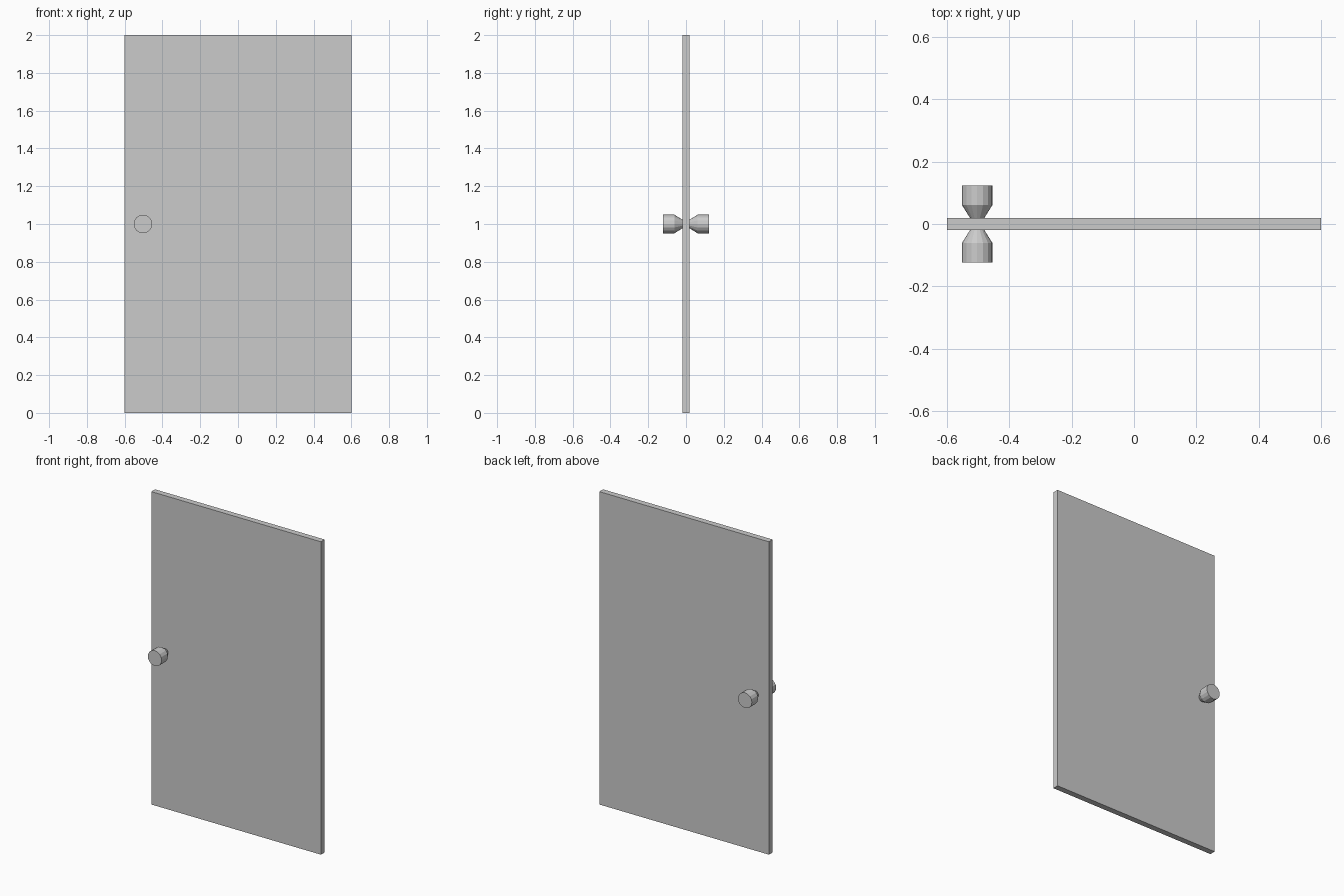
import bpy, bmesh
from math import cos, sin, pi

if "Cube" in bpy.data.objects:
    bpy.data.objects.remove(bpy.data.objects["Cube"])

SIDES = 16
KNOB_X, KNOB_Z = -0.503, 1.0


def finish(name, bm):
    bmesh.ops.recalc_face_normals(bm, faces=bm.faces)
    mesh = bpy.data.meshes.new(name)
    bm.to_mesh(mesh)
    bm.free()
    obj = bpy.data.objects.new(name, mesh)
    bpy.context.collection.objects.link(obj)
    return obj


# door panel
bm = bmesh.new()
bmesh.ops.create_cube(bm, size=1)
bmesh.ops.scale(bm, vec=(1.2, 0.038, 2.0), verts=bm.verts)
bmesh.ops.translate(bm, vec=(0, 0, 1), verts=bm.verts)
finish("door_panel", bm)

# knobs: flared neck and straight grip, (radius, distance from door centre)
PROFILE = [(0.022, 0.018), (0.049, 0.061), (0.049, 0.123)]


def knob(name, side):
    bm = bmesh.new()
    rings = [[bm.verts.new((KNOB_X + r * cos(2 * pi * i / SIDES), side * d,
                            KNOB_Z + r * sin(2 * pi * i / SIDES)))
              for i in range(SIDES)] for r, d in PROFILE]
    for a, b in zip(rings, rings[1:]):
        for i in range(SIDES):
            j = (i + 1) % SIDES
            bm.faces.new((a[i], a[j], b[j], b[i]))
    bm.faces.new(rings[0])
    bm.faces.new(rings[-1])
    finish(name, bm)


knob("front_knob", -1)
knob("back_knob", 1)
